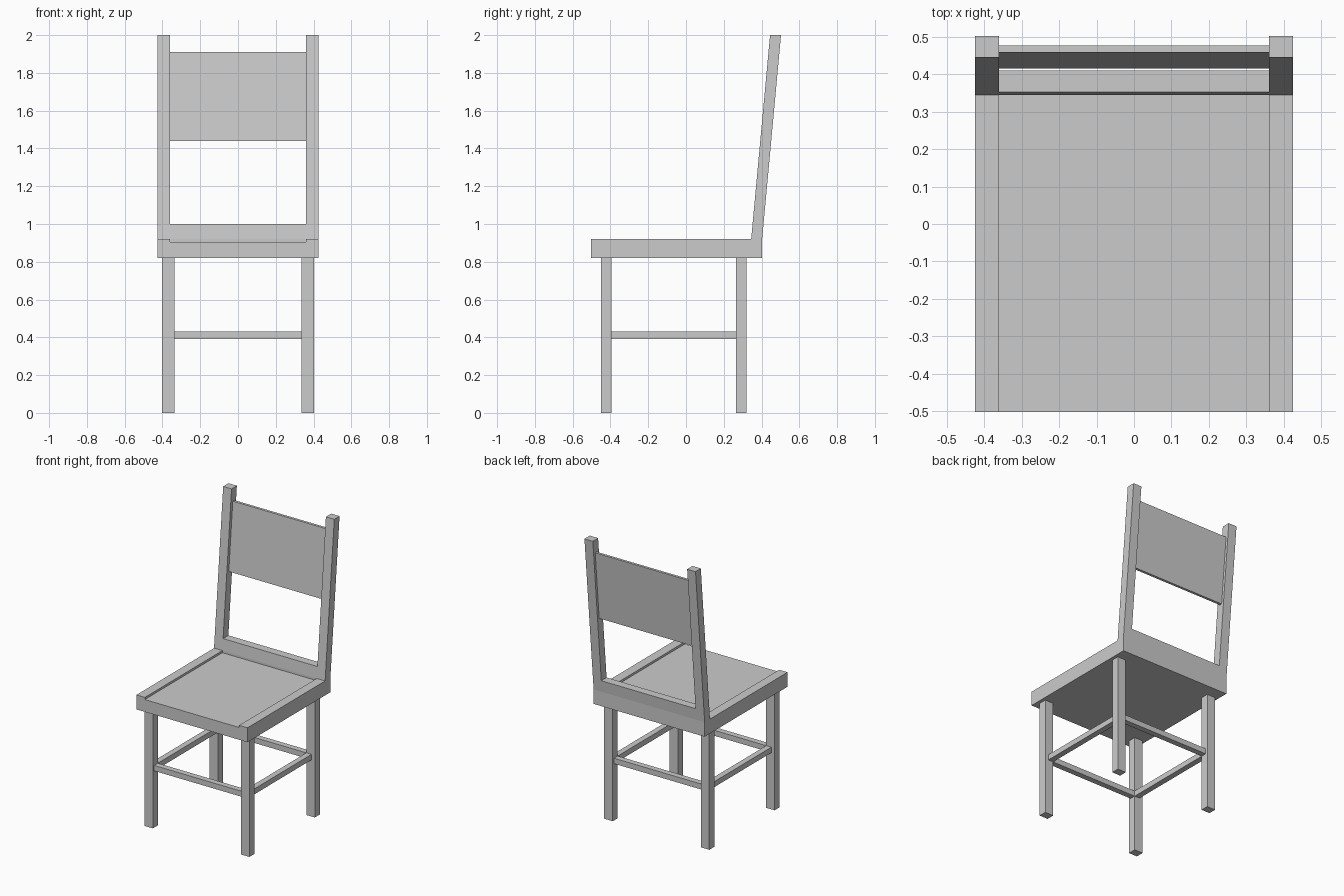
import bpy

if "Cube" in bpy.data.objects:
    bpy.data.objects.remove(bpy.data.objects["Cube"])


def prism(name, pts, axis, a, b):
    """Extrude a profile along x (pts are y,z) or along y (pts are x,z)."""
    def place(p, t):
        return (t, p[0], p[1]) if axis == 'x' else (p[0], t, p[1])
    n = len(pts)
    verts = [place(p, a) for p in pts] + [place(p, b) for p in pts]
    faces = [tuple(range(n)), tuple(range(2 * n - 1, n - 1, -1))]
    faces += [(i, i + n, (i + 1) % n + n, (i + 1) % n) for i in range(n)]
    if axis == 'x':
        faces = [f[::-1] for f in faces]
    else:
        faces = [f for f in faces]
    mesh = bpy.data.meshes.new(name)
    mesh.from_pydata(verts, [], faces)
    # make the normals point outward
    import bmesh
    bm = bmesh.new()
    bm.from_mesh(mesh)
    bmesh.ops.recalc_face_normals(bm, faces=bm.faces)
    bm.to_mesh(mesh)
    bm.free()
    obj = bpy.data.objects.new(name, mesh)
    bpy.context.collection.objects.link(obj)
    return obj


def box(name, x0, x1, y0, y1, z0, z1):
    return prism(name, [(x0, z0), (x1, z0), (x1, z1), (x0, z1)], 'y', y0, y1)


def mirror_x(obj):
    obj.modifiers.new("Mirror", 'MIRROR').use_axis[0] = True


W, INNER = 0.425, 0.361          # half widths of the chair and its back opening
SEAT_TOP, DISH, SEAT_LOW = 0.92, 0.905, 0.82
SLOPE = 0.1 / 1.08               # backward lean of the back


def leaning(front, back, z0, z1):
    """Side profile following the lean; y values are taken at seat height."""
    def y(v, z):
        return v + SLOPE * (z - SEAT_TOP)
    return [(y(front, z0), z0), (y(back, z0), z0), (y(back, z1), z1), (y(front, z1), z1)]


# Seat with a dished centre and raised side rims
prism("seat", [(-W, SEAT_LOW), (W, SEAT_LOW), (W, SEAT_TOP), (INNER, SEAT_TOP),
               (INNER, DISH), (-INNER, DISH), (-INNER, SEAT_TOP), (-W, SEAT_TOP)],
      'y', -0.503, 0.403)

# Back posts, lower rail and recessed back panel
mirror_x(prism("back_post", leaning(0.345, 0.403, SEAT_TOP, 2.0), 'x', INNER, W))
rail = leaning(0.345, 0.403, SEAT_TOP, 1.0)
prism("back_rail", [(0.345, DISH), (0.403, DISH)] + rail[1:] + rail[:1], 'x', -INNER, INNER)
prism("back_panel", leaning(0.367, 0.385, 1.44, 1.91), 'x', -INNER, INNER)

# Legs
LX0, LX1 = 0.337, 0.402
for name, y0, y1 in (("front_leg", -0.45, -0.395), ("back_leg", 0.265, 0.32)):
    mirror_x(box(name, LX0, LX1, y0, y1, 0, SEAT_LOW))

# Stretchers joining the legs
Z0, Z1, T = 0.392, 0.43, 0.04
box("front_stretcher", -LX0, LX0, -0.395 - T, -0.395, Z0, Z1)
box("back_stretcher", -LX0, LX0, 0.265, 0.265 + T, Z0, Z1)
mirror_x(box("side_stretcher", LX0, LX0 + T, -0.395, 0.265, Z0, Z1))
